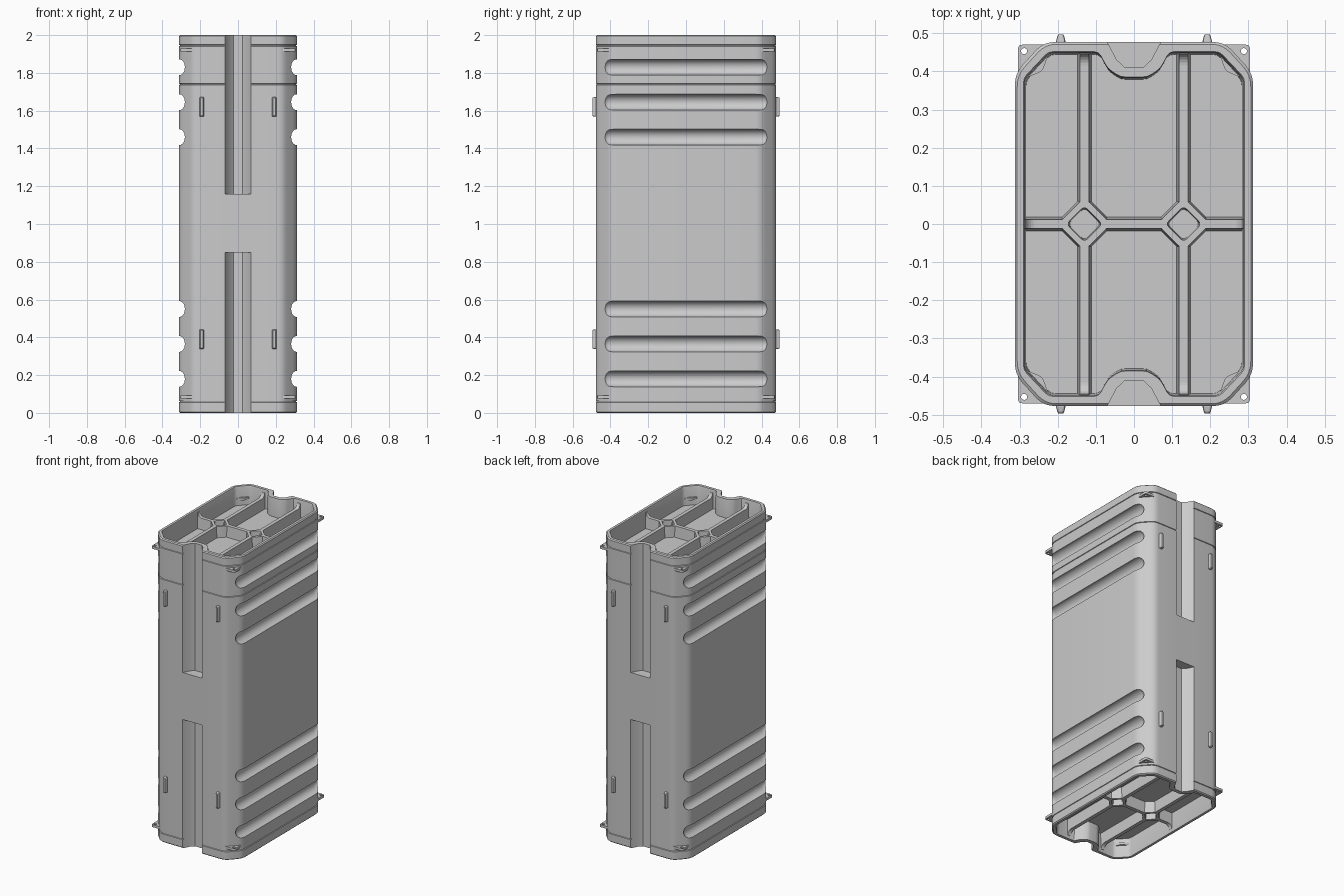
import bpy, bmesh, math
from mathutils import Vector

if "Cube" in bpy.data.objects:
    bpy.data.objects.remove(bpy.data.objects["Cube"])

W, D, H = 0.312, 0.477, 2.0


def rounded(pts, r, n=4):
    # round every corner of a closed 2D polygon
    out = []
    for i, p in enumerate(pts):
        p = Vector(p)
        a, b = Vector(pts[i - 1]) - p, Vector(pts[(i + 1) % len(pts)]) - p
        k = min(r, a.length * 0.45, b.length * 0.45)
        s, e = p + a.normalized() * k, p + b.normalized() * k
        for j in range(n + 1):
            t = j / n
            out.append(tuple(s * (1 - t) ** 2 + p * 2 * t * (1 - t) + e * t * t))
    return out


def four(quarter):
    # mirror a quarter outline (from +y axis to +x axis) into a closed loop
    half = quarter + [(x, -y) for x, y in reversed(quarter)]
    return half + [(-x, y) for x, y in reversed(half)]


def loft(name, rings):
    bm = bmesh.new()
    vs = [[bm.verts.new(p) for p in r] for r in rings]
    n = len(rings[0])
    for a, b in zip(vs, vs[1:]):
        for i in range(n):
            bm.faces.new((a[i], a[(i + 1) % n], b[(i + 1) % n], b[i]))
    bm.faces.new(vs[0])
    bm.faces.new(vs[-1])
    bmesh.ops.recalc_face_normals(bm, faces=bm.faces)
    me = bpy.data.meshes.new(name)
    bm.to_mesh(me)
    bm.free()
    ob = bpy.data.objects.new(name, me)
    bpy.context.collection.objects.link(ob)
    return ob


def ring(pts, z, inset=0.0):
    return [(x * (1 - inset / W), y * (1 - inset / D), z) for x, y in pts]


def select(ob):
    bpy.ops.object.select_all(action='DESELECT')
    ob.select_set(True)
    bpy.context.view_layer.objects.active = ob


def cut(ob, cutter):
    cutter.hide_render = True
    m = ob.modifiers.new("cut", 'BOOLEAN')
    m.operation, m.solver, m.object = 'DIFFERENCE', 'EXACT', cutter
    select(ob)
    bpy.ops.object.modifier_apply(modifier=m.name)
    bpy.data.objects.remove(cutter)


# case body: chamfered outline with seam lines
outline = rounded(four([(0.237, D), (W, 0.395)]), 0.03)
levels = [(0, .006), (.006, 0)]
for z in (0.06, 1.74, 1.945):
    levels += [(z - .004, 0), (z - .002, .004), (z + .002, .004), (z + .004, 0)]
levels += [(H - .006, 0), (H, .006)]
body = loft("case_body", [ring(outline, z, i) for z, i in levels])

# channels down the front and back
for s in (-1, 1):
    prof = [(-.10, .52), (-.070, .477), (-.045, .43), (-.025, .411),
            (.025, .411), (.045, .43), (.070, .477), (.10, .52)]
    prof = [(x, s * y) for x, y in prof]
    for z0, z1 in ((-.1, .85), (1.16, 2.1)):
        cut(body, loft("channel_cutter", [ring(prof, z0), ring(prof, z1)]))

# round-ended grooves on both sides
for s in (-1, 1):
    for z in (0.18, 0.365, 0.55, 1.46, 1.645, 1.83):
        rings = []
        steps = [(-.40, a) for a in range(-85, 1, 17)] + [(.40, a) for a in range(0, 86, 17)]
        for y, a in steps:
            a = math.radians(a)
            r = .042 * math.cos(a)
            rings.append([(s * W + r * math.cos(t * math.tau / 24),
                           y + .042 * math.sin(a),
                           z + r * math.sin(t * math.tau / 24)) for t in range(24)])
        cut(body, loft("groove_cutter", rings))

# recessed ends, walls following the channels
FLOOR, RIB = 1.878, 1.95
inner = rounded(four([(.035, .383), (.068, .405), (.092, .449), (.222, .449), (.287, .380)]), .012, 2)
for flip in (False, True):
    zz = (lambda z: H - z) if flip else (lambda z: z)
    cut(body, loft("recess_cutter", [ring(inner, zz(FLOOR), .005),
                                     ring(inner, zz(1.99)), ring(inner, zz(2.01), -.006)]))
select(body)
bpy.ops.object.shade_smooth_by_angle(angle=math.radians(30))


def rib_profile(start, end):
    arc = [(end - .03 * math.cos(a), RIB + .03 - .03 * math.sin(a))
           for a in [math.radians(90 - 15 * i) for i in range(7)]]
    arc = [(end - .03 + .03 * math.sin(math.radians(15 * i)),
            RIB + .03 * (1 - math.cos(math.radians(15 * i)))) for i in range(7)]
    return [(start, FLOOR - .01), (start, RIB)] + arc + [(end + .01, RIB + .03), (end + .01, FLOOR - .01)]


def rib(name, prof, centre, axis, sign, zz):
    # bevelled bar: narrow at the top, flared at the foot
    def place(u, z, o):
        h = o * (.012 + .006 * (RIB - z) / (RIB - FLOOR) if z < RIB - .001 else .012)
        return (sign * u, centre + h, zz(z)) if axis == 'x' else (centre + h, sign * u, zz(z))
    return loft(name, [[place(u, z, o) for u, z in prof] for o in (-1, 1)])


# ribs and diamond bosses in both ends
for end_name, flip in (("top", False), ("bottom", True)):
    zz = (lambda z: H - z) if flip else (lambda z: z)
    for s in (-1, 1):
        rib(end_name + "_end_rib", rib_profile(.18, .285), 0, 'x', s, zz)
        for t in (-1, 1):
            rib(end_name + "_long_rib", rib_profile(.05, .446), s * .13, 'y', t, zz)

        def diamond(d, z, r):
            pts = rounded([(d, 0), (0, d), (-d, 0), (0, -d)], r, 3)
            return [(s * .13 + x, y, zz(z)) for x, y in pts]
        ob = loft(end_name + "_diamond_boss",
                  [diamond(.078, FLOOR - .01, .02), diamond(.070, RIB, .02),
                   diamond(.047, RIB, .012), diamond(.043, FLOOR + .02, .012)])
        select(ob)
        bpy.ops.object.shade_smooth_by_angle(angle=math.radians(30))
    bar = [(-.08, FLOOR - .01), (-.08, RIB), (.08, RIB), (.08, FLOOR - .01)]
    rib(end_name + "_middle_rib", bar, 0, 'x', 1, zz)

# small upright lugs on front and back
for sx in (-1, 1):
    for sy in (-1, 1):
        for z in (.39, 1.62):
            def lug(hw, hh, y):
                pts = rounded([(-hw, -hh), (hw, -hh), (hw, hh), (-hw, hh)], .006, 2)
                return [(sx * .192 + x, sy * y, z + v) for x, v in pts]
            loft("strap_lug", [lug(.012, .052, .470), lug(.012, .052, .480),
                               lug(.009, .050, .492), lug(.007, .047, .496)])

# drilled corner tabs
for sx in (-1, 1):
    for sy in (-1, 1):
        for z in (.085, 1.922):
            pts = rounded([(.215, .470), (.304, .470), (.304, .375), (.24, .40)], .012)
            pts = [(sx * x, sy * y) for x, y in pts]
            tab = loft("corner_tab", [ring(pts, z - .008), ring(pts, z + .008)])
            hole = [(sx * .288 + .008 * math.cos(a * math.tau / 16),
                     sy * .453 + .008 * math.sin(a * math.tau / 16)) for a in range(16)]
            cut(tab, loft("hole_cutter", [ring(hole, z - .05), ring(hole, z + .05)]))
            select(tab)
            bpy.ops.object.shade_smooth_by_angle(angle=math.radians(30))
